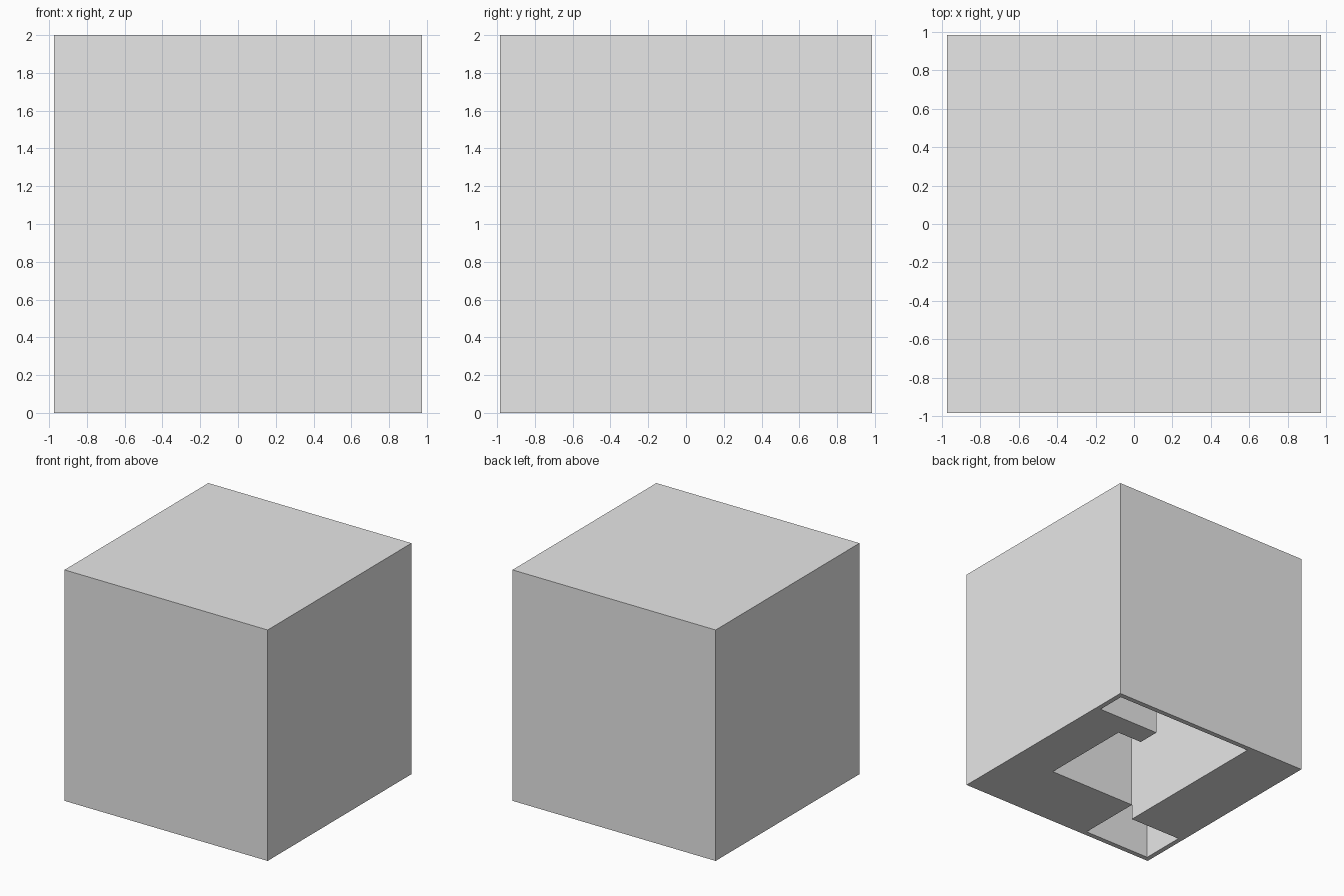
import bpy
import bmesh

cube = bpy.data.objects.get("Cube")
if cube:
    bpy.data.objects.remove(cube, do_unlink=True)

HALF_X, HALF_Y, HEIGHT = 0.973, 0.984, 2.0
ROOF = 0.05

grey = bpy.data.materials.new("plain grey")
grey.use_nodes = True
colour = (0.8, 0.8, 0.8, 1)
grey.diffuse_color = colour
grey.node_tree.nodes["Principled BSDF"].inputs["Base Color"].default_value = colour


def prism(name, outline, bottom, top):
    """Closed upright prism over a flat outline."""
    bm = bmesh.new()
    base = bm.faces.new([bm.verts.new((x, y, bottom)) for x, y in outline])
    grown = bmesh.ops.extrude_face_region(bm, geom=[base], use_keep_orig=True)
    moved = [v for v in grown["geom"] if isinstance(v, bmesh.types.BMVert)]
    bmesh.ops.translate(bm, verts=moved, vec=(0, 0, top - bottom))
    bmesh.ops.recalc_face_normals(bm, faces=bm.faces)
    mesh = bpy.data.meshes.new(name)
    bm.to_mesh(mesh)
    bm.free()
    mesh.materials.append(grey)
    obj = bpy.data.objects.new(name, mesh)
    bpy.context.scene.collection.objects.link(obj)
    return obj


# Outer block
block = prism("block", [(-HALF_X, -HALF_Y), (HALF_X, -HALF_Y),
                        (HALF_X, HALF_Y), (-HALF_X, HALF_Y)], 0, HEIGHT)

# Stepped hollow, open underneath
hollow_outline = [
    (0.93, 0.94), (0.93, 0.68), (0.33, 0.68), (0.33, 0.48),
    (0.57, 0.48), (0.57, -0.36), (-0.28, -0.36), (-0.28, -0.94),
    (-0.93, -0.94), (-0.93, -0.54), (-0.43, -0.54), (-0.43, 0.94),
]
hollow = prism("hollow_cutter", hollow_outline, -0.2, HEIGHT - ROOF)
hollow.hide_render = True

# Cut the hollow and discard the cutter
cut = block.modifiers.new("hollow", "BOOLEAN")
cut.operation = "DIFFERENCE"
cut.solver = "EXACT"
cut.object = hollow
bpy.context.view_layer.objects.active = block
bpy.ops.object.modifier_apply(modifier=cut.name)
bpy.data.objects.remove(hollow, do_unlink=True)
